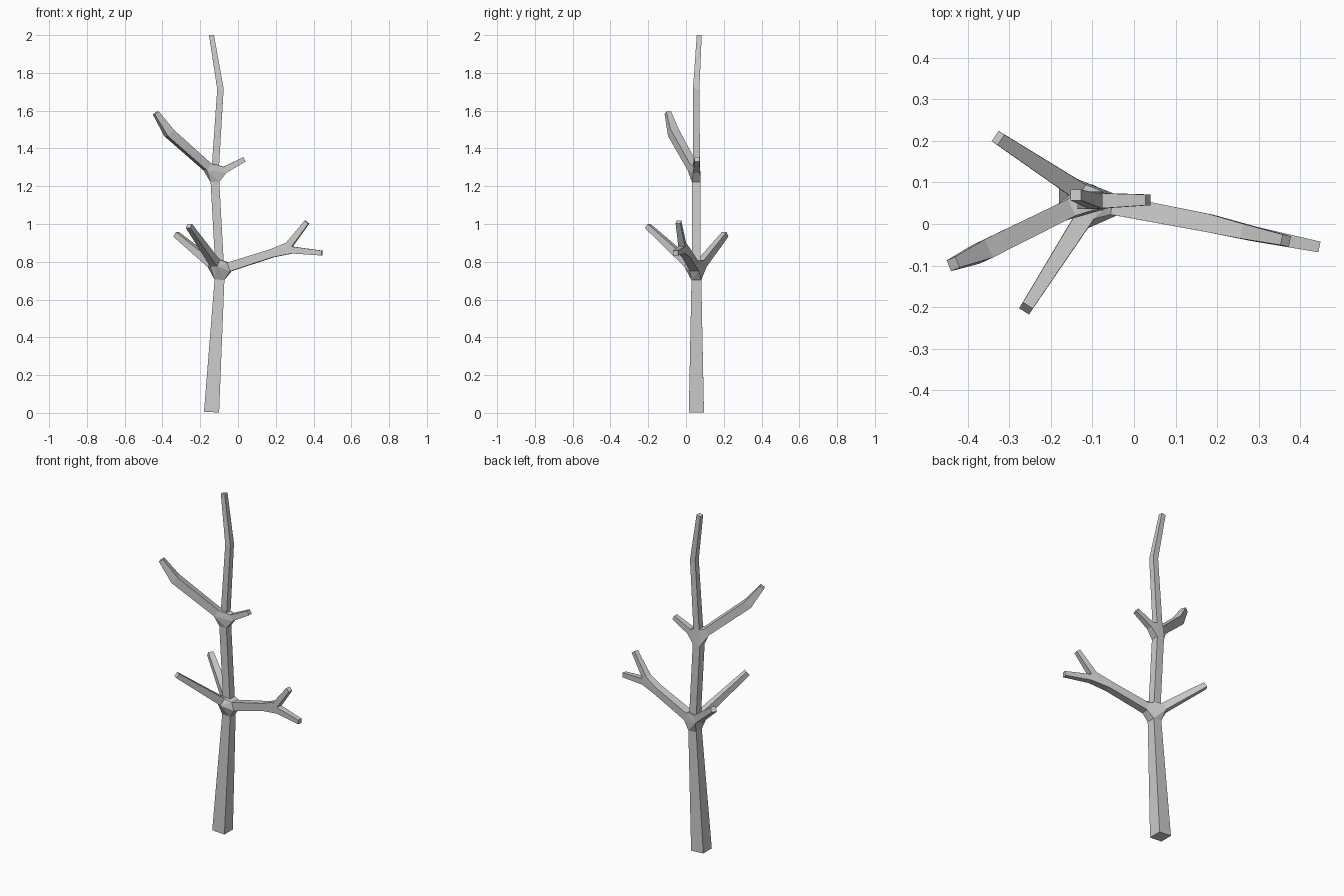
import bpy, bmesh
from mathutils import Vector

if "Cube" in bpy.data.objects:
    bpy.data.objects.remove(bpy.data.objects["Cube"])

bm = bmesh.new()


def limb(*nodes):
    """Square tube through (x, y, z, half_width) nodes; returns its rings of 4 verts."""
    pts = [Vector(n[:3]) for n in nodes]
    rings = []
    dirs = [(b - a).normalized() for a, b in zip(pts, pts[1:])]
    for i, n in enumerate(nodes):
        d = (dirs[max(i - 1, 0)] + dirs[min(i, len(dirs) - 1)]).normalized()
        if Vector((d.x, d.y)).length > 0.35:
            side = d.cross(Vector((0, 0, 1))).normalized()
        else:
            side = (Vector((1, 0, 0)) - d * d.x).normalized()
        up = side.cross(d)
        rings.append([bm.verts.new(pts[i] + (side * a + up * b) * n[3])
                      for a, b in ((-1, -1), (1, -1), (1, 1), (-1, 1))])
    for r, s in zip(rings, rings[1:]):
        for k in range(4):
            j = (k + 1) % 4
            bm.faces.new((r[k], r[j], s[j], s[k]))
    return rings


def cap(ring):
    bm.faces.new(ring)


def joint(*rings):
    """Convex knuckle joining the open ends of several limbs."""
    before = set(bm.faces)
    bmesh.ops.convex_hull(bm, input=[v for r in rings for v in r])
    inner = [f for f in bm.faces if f not in before
             and any(all(v in r for v in f.verts) for r in rings)]
    bmesh.ops.delete(bm, geom=inner, context='FACES_ONLY')


# trunk sections
low = limb((-.14, .055, .004, .04), (-.098, .055, .705, .026))
mid = limb((-.099, .055, .805, .023), (-.122, .055, 1.222, .023))
top = limb((-.119, .055, 1.312, .019), (-.093, .054, 1.715, .017), (-.14, .07, 1.998, .013))

# lower branches
right = limb((-.045, .045, .773, .024), (.18, .002, .845, .022))
fork_up = limb((.272, -.02, .89, .018), (.365, -.04, 1.01, .013))
fork_out = limb((.29, -.024, .862, .018), (.445, -.055, .846, .013))
front_left = limb((-.122, .013, .793, .022), (-.26, -.203, .99, .014))
back_left = limb((-.138, .083, .79, .022), (-.327, .207, .945, .015))

# upper branches
upper_left = limb((-.162, .034, 1.302, .022), (-.365, -.066, 1.482, .024), (-.435, -.096, 1.588, .014))
twig = limb((-.07, .056, 1.287, .018), (.034, .058, 1.342, .013))

# end faces
cap(low[0])
for part in (top, fork_up, fork_out, front_left, back_left, upper_left, twig):
    cap(part[-1])

# knuckles where limbs meet
joint(low[-1], mid[0], right[0], front_left[0], back_left[0])
joint(mid[-1], top[0], upper_left[0], twig[0])
joint(right[-1], fork_up[0], fork_out[0])

bmesh.ops.recalc_face_normals(bm, faces=bm.faces)
mesh = bpy.data.meshes.new("bare_tree")
bm.to_mesh(mesh)
bm.free()
bpy.context.collection.objects.link(bpy.data.objects.new("bare_tree", mesh))
